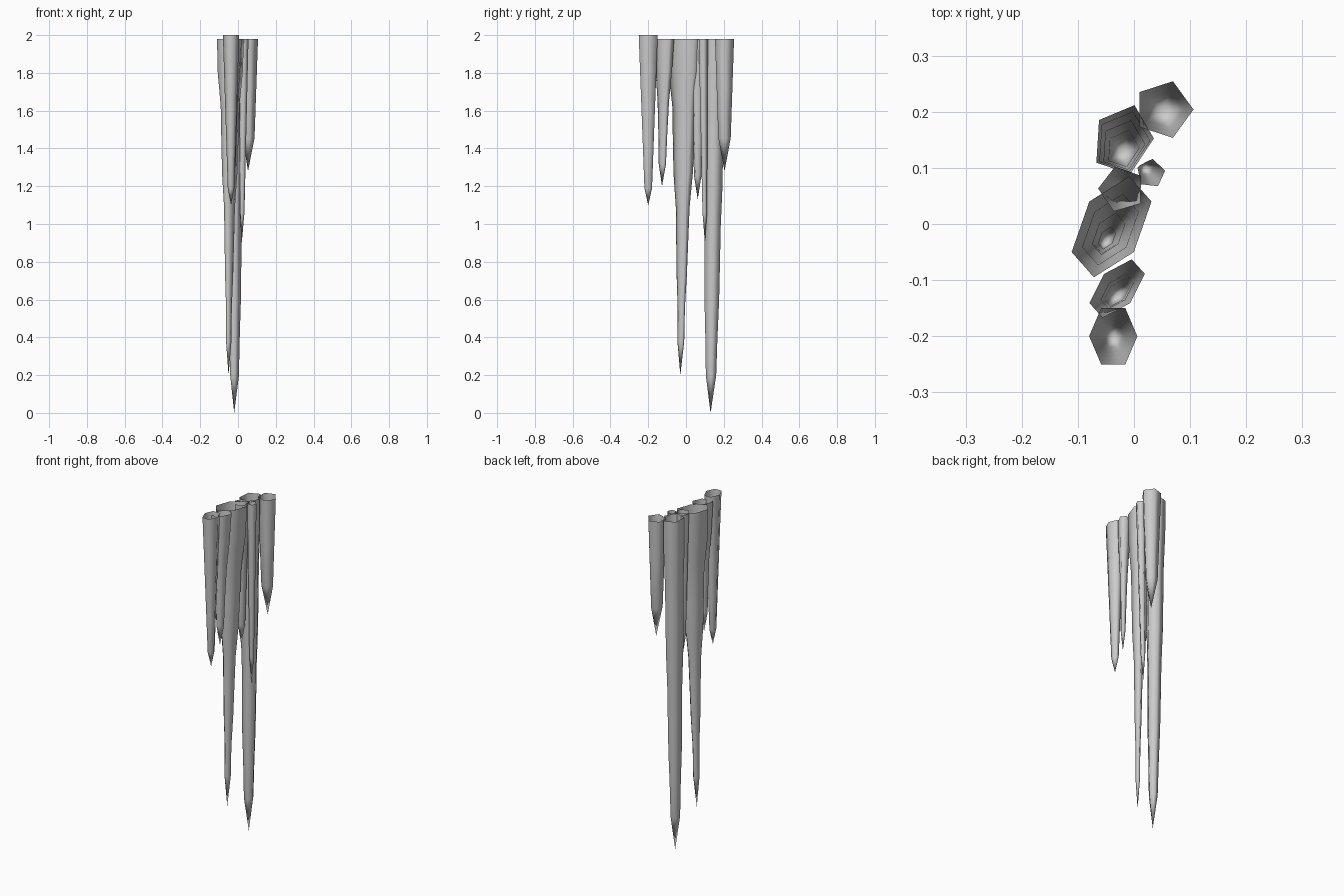
import bpy
import bmesh
from math import cos, sin, tau
from mathutils import Vector

cube = bpy.data.objects.get("Cube")
if cube:
    bpy.data.objects.remove(cube)

ice = bpy.data.materials.new("pale_grey_ice")
ice.use_nodes = True
grey = (0.6, 0.6, 0.6, 1)
ice.diffuse_color = grey
ice.node_tree.nodes["Principled BSDF"].inputs["Base Color"].default_value = grey


def icicle(name, centre, width, depth, tip, top=1.98, sides=5, turn=0, lean=0,
           neck=0.5, shoulder=0.85, curve=1, lump=0, steps=4, drift=(0, 0)):
    """Open-topped spike narrowing to a neck at the shoulder, then to a point."""
    bm = bmesh.new()
    start = Vector((*centre, top))
    end = Vector((centre[0] + drift[0], centre[1] + drift[1], tip))

    # Rings shrink along the axis, with optional bumps
    rings = []
    for step in range(steps + 1):
        part = step / steps
        size = neck + (1 - neck) * (1 - part) ** curve
        size *= 1 + lump * sin(part * tau * steps / 3)
        axis = start.lerp(end, part * shoulder)
        ring = []
        for side in range(sides):
            angle = turn + tau * side / sides
            across = width * cos(angle)
            along = depth * sin(angle)
            offset = Vector((across + lean * along, along, 0))
            ring.append(bm.verts.new(axis + offset * size))
        rings.append(ring)

    # Walls and pointed end, wound to face outward
    point = bm.verts.new(end)
    for side in range(sides):
        after = (side + 1) % sides
        for upper, lower in zip(rings, rings[1:]):
            bm.faces.new((upper[side], lower[side], lower[after], upper[after]))
        bm.faces.new((rings[-1][side], point, rings[-1][after]))
    for face in bm.faces:
        face.smooth = True

    mesh = bpy.data.meshes.new(name)
    bm.to_mesh(mesh)
    bm.free()
    mesh.materials.append(ice)
    bpy.context.collection.objects.link(bpy.data.objects.new(name, mesh))


# Short blunt icicle at the back
icicle("back_icicle", centre=(0.053, 0.204), width=0.053, depth=0.053, tip=1.28,
       neck=0.65, shoulder=0.75, steps=2)

# Longest icicle, slightly lumpy down its length
icicle("longest_icicle", centre=(-0.02, 0.15), width=0.055, depth=0.064, tip=0,
       turn=1.3, lean=0.1, neck=0.45, shoulder=0.9, curve=0.8, lump=0.04,
       steps=9, drift=(0, -0.02))

# Thin icicle beside the longest one
icicle("thin_icicle", centre=(0.03, 0.09), width=0.026, depth=0.026, tip=0.9,
       turn=0.2, drift=(-0.01, 0.01))

# Icicle filling the gap behind the middle
icicle("gap_icicle", centre=(-0.022, 0.062), width=0.042, depth=0.042, tip=1.13,
       turn=0.6)

# Broad middle icicle with a narrow lower stem
icicle("middle_icicle", centre=(-0.04, -0.005), width=0.064, depth=0.09, tip=0.2,
       sides=6, turn=tau / 4, lean=0.35, neck=0.2, shoulder=0.9, curve=1.5,
       lump=0.08, steps=9, drift=(-0.01, -0.025))

# Short icicle between the middle and the front
icicle("short_icicle", centre=(-0.03, -0.115), width=0.042, depth=0.052, tip=1.2,
       sides=6, turn=tau / 4, lean=0.5, neck=0.35, curve=1.3, lump=0.06,
       drift=(0, -0.012))

# Front icicle, a little taller than the rest
icicle("front_icicle", centre=(-0.037, -0.2), width=0.043, depth=0.058, tip=1.1,
       top=2, sides=6, neck=0.4, shoulder=0.9)
